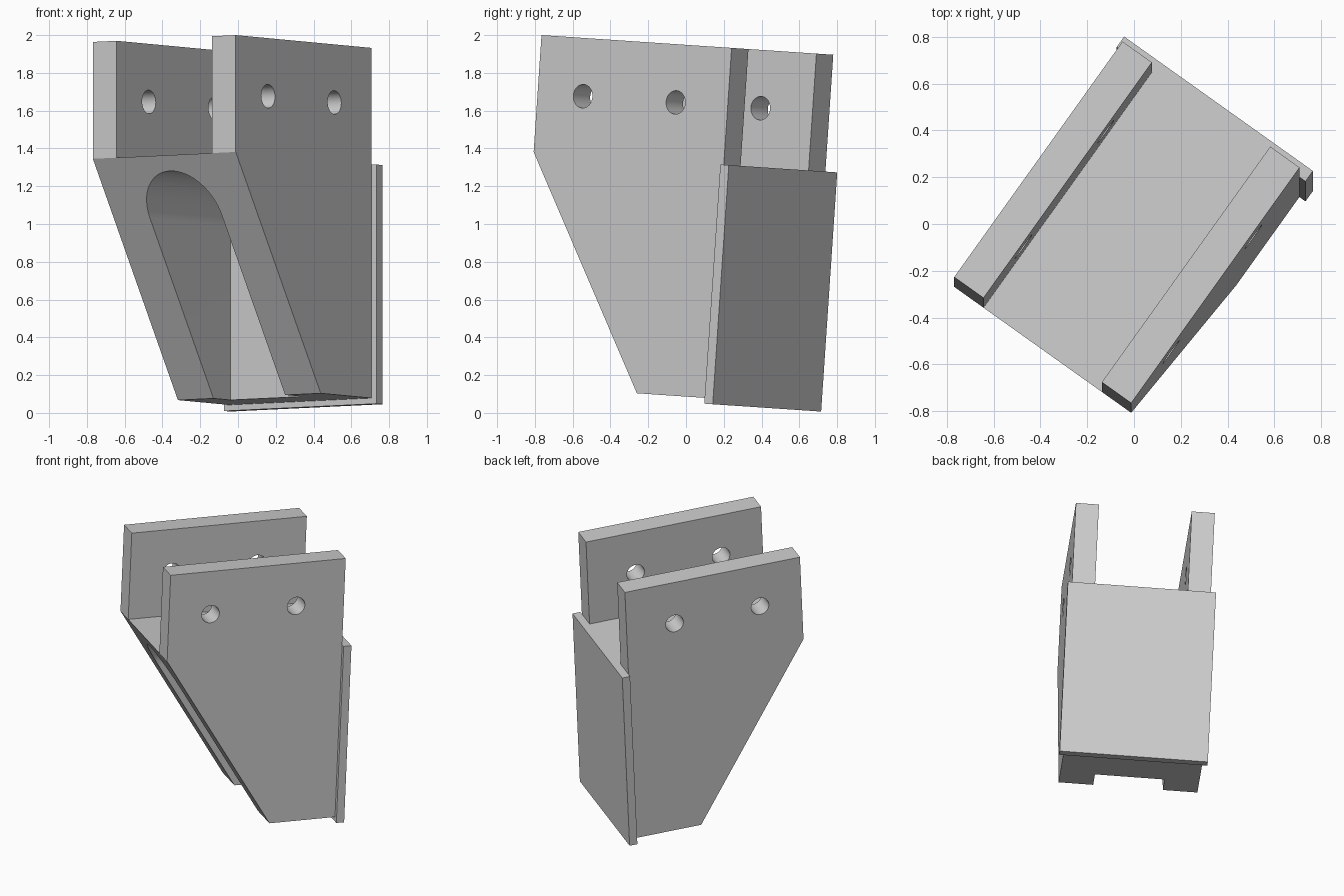
import bpy, bmesh, math
from mathutils import Matrix, Vector

if "Cube" in bpy.data.objects:
    bpy.data.objects.remove(bpy.data.objects["Cube"], do_unlink=True)

# Main dimensions in the bracket's own frame (origin at its top front right corner)
W, T, DEPTH = 0.929, 0.154, 1.239
FLOOR, BOTTOM, TOE = -0.62, -1.858, 0.775
LIP, BACK = 0.031, 0.055
PLACE = (Matrix.Translation((-0.012, -0.765, 2.0))
         @ Matrix.Rotation(math.radians(-3.85), 4, 'X')
         @ Matrix.Rotation(math.radians(-35.5), 4, 'Z'))

grey = bpy.data.materials.new("plain_grey")
grey.use_nodes = True
colour = (0.6, 0.6, 0.6, 1)
grey.diffuse_color = colour
grey.node_tree.nodes["Principled BSDF"].inputs["Base Color"].default_value = colour


def prism(name, points, sweep):
    """Sweep a closed outline of 3D points along a vector."""
    bm = bmesh.new()
    face = bm.faces.new([bm.verts.new(p) for p in points])
    new = bmesh.ops.extrude_face_region(bm, geom=[face])["geom"]
    bmesh.ops.translate(bm, vec=Vector(sweep),
                        verts=[v for v in new if isinstance(v, bmesh.types.BMVert)])
    bmesh.ops.recalc_face_normals(bm, faces=bm.faces)
    mesh = bpy.data.meshes.new(name)
    bm.to_mesh(mesh)
    bm.free()
    mesh.materials.append(grey)
    obj = bpy.data.objects.new(name, mesh)
    bpy.context.collection.objects.link(obj)
    return obj


def box(name, x0, x1, y0, y1, z0, z1):
    outline = [(x0, y0, z0), (x1, y0, z0), (x1, y0, z1), (x0, y0, z1)]
    return prism(name, outline, (0, y1 - y0, 0))


def arc(radius, start, end, steps):
    angles = [start + (end - start) * i / steps for i in range(steps + 1)]
    return [(radius * math.cos(a), radius * math.sin(a)) for a in angles]


# Body: side profile swept across the full width
profile = [(0, 0), (DEPTH, 0), (DEPTH, BOTTOM), (TOE, BOTTOM), (0, FLOOR)]
body = prism("bracket_body", [(0, y, z) for y, z in profile], (-W, 0, 0))

# Channel between the two upright plates
cutters = [box("channel_cutter", T - W, -T, -0.3, DEPTH + 0.3, FLOOR, 0.3)]

# Round-topped slot in the sloping front, open at the bottom
R, ARCH = 0.233, -0.933
slot = [(x - W / 2, z + ARCH) for x, z in arc(R, 0, math.pi, 32)]
slot += [(-W / 2 - R, -2.2), (-W / 2 + R, -2.2)]
cutters.append(prism("slot_cutter", [(x, -0.2, z) for x, z in slot], (0, 1.13, 0)))

# Bolt holes through both plates
for y in (0.295, 0.90):
    ring = arc(0.0625, 0, math.tau, 32)[:-1]
    cutters.append(prism("hole_cutter", [(0.2, y + a, b - 0.308) for a, b in ring],
                         (-W - 0.4, 0, 0)))

for cutter in cutters:
    cutter.hide_render = True
    mod = body.modifiers.new(cutter.name, 'BOOLEAN')
    mod.operation, mod.solver, mod.object = 'DIFFERENCE', 'EXACT', cutter

# Bake the cuts and drop the cutters
bpy.context.view_layer.update()
result = body.evaluated_get(bpy.context.evaluated_depsgraph_get())
body_mesh = bpy.data.meshes.new_from_object(result)
body.modifiers.clear()
body.data = body_mesh
for cutter in cutters:
    bpy.data.objects.remove(cutter, do_unlink=True)

# Back plate, slightly wider than the body and hanging just below it
back_plate = box("back_plate", -W - LIP, LIP, DEPTH, DEPTH + BACK, BOTTOM - LIP, FLOOR)

# Place the parts and keep edges crisp
bpy.ops.object.select_all(action='DESELECT')
for obj in (body, back_plate):
    obj.matrix_world = PLACE
    obj.select_set(True)
bpy.context.view_layer.objects.active = body
bpy.ops.object.shade_smooth_by_angle(angle=math.radians(30))
